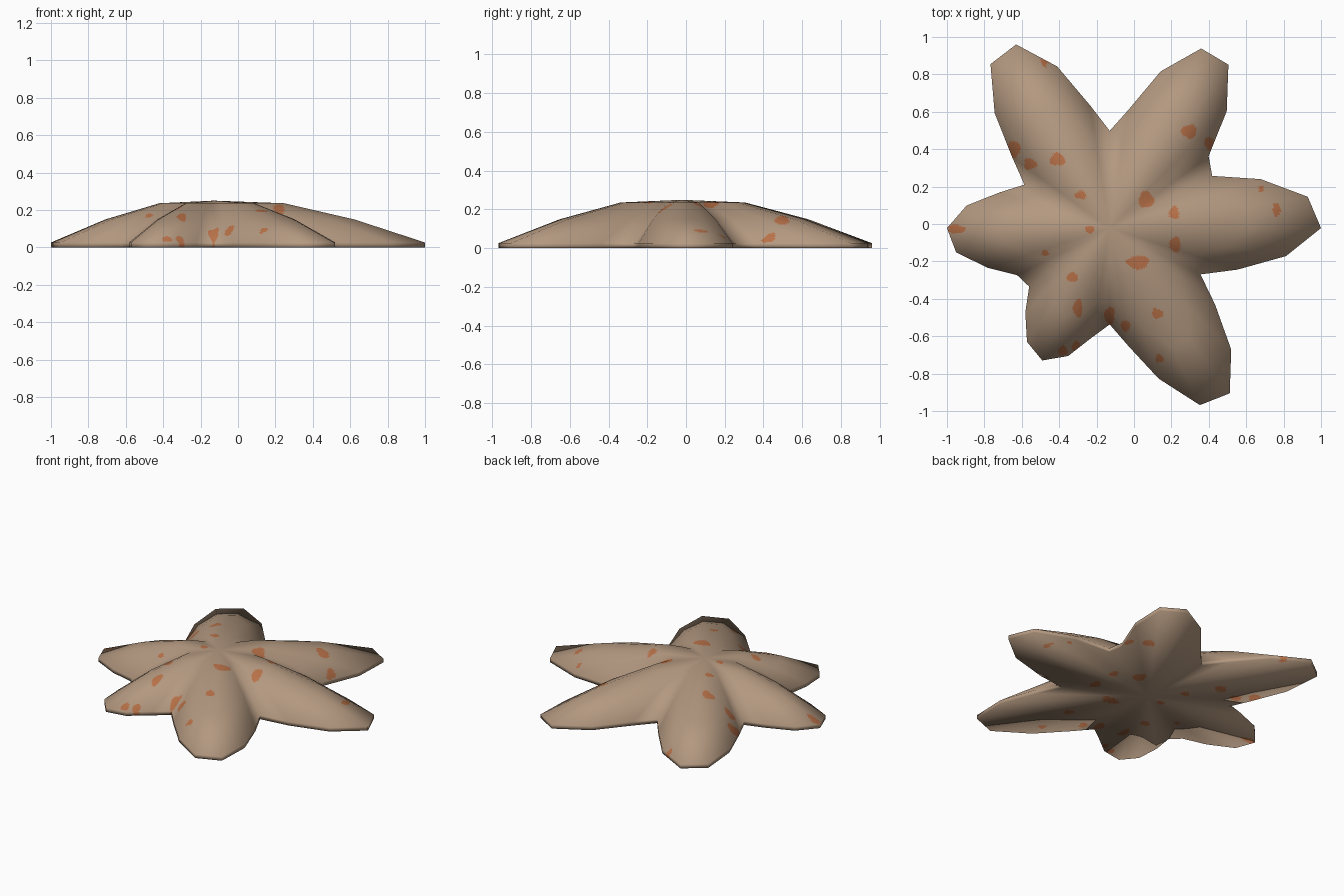
import bpy, math
from mathutils import Vector

if "Cube" in bpy.data.objects:
    bpy.data.objects.remove(bpy.data.objects["Cube"])

CX, CY = -0.13, -0.022
# outline radius of the six-armed star, one value every 9 degrees from +x
RADII = [1.13, 1.072, .848, .615, .654, .885, 1.08, 1.078, .881, .64,
         .52, .663, .909, 1.102, 1.084, .870, .644, .512, .618, .774,
         .87, .831, .686, .555, .532, .638, .752, .794, .719, .59,
         .515, .638, .846, 1.062, 1.092, .919, .697, .545, .718, .955]
# closed profile: (fraction of radius, height) over the dome, short rim, flat base
PROFILE = [(0, .25), (1 / 3, .236), (2 / 3, .149), (1, .026), (1, 0), (0, .008)]
# spots: x, y, half width, half height
SPOTS = [(-.48, .865, .02, .025), (-.64, .40, .033, .045), (-.555, .32, .035, .03),
         (-.41, .345, .04, .034), (-.285, .155, .03, .022), (.295, .495, .042, .035),
         (.40, .43, .022, .035), (.68, .19, .015, .016), (.76, .075, .02, .04),
         (.065, .13, .04, .045), (.215, .06, .027, .035), (.22, -.11, .03, .042),
         (.02, -.205, .06, .036), (-.235, -.03, .025, .02), (-.95, -.028, .047, .024),
         (-.475, -.155, .02, .016), (-.33, -.285, .03, .025), (-.30, -.45, .025, .048),
         (-.13, -.49, .027, .05), (-.045, -.545, .025, .03), (.125, -.48, .03, .027),
         (.135, -.72, .022, .022), (-.38, -.68, .025, .027), (-.31, -.655, .022, .03)]
SEG, SUB, BANDS = len(RADII), 18, (24, 24, 24, 2, 50)


def material(name, rgb):
    m = bpy.data.materials.new(name)
    m.diffuse_color = (*rgb, 1)
    m.use_nodes = True
    m.node_tree.nodes["Principled BSDF"].inputs["Base Color"].default_value = m.diffuse_color
    return m


def coarse_point(j, k):
    t, z = PROFILE[j]
    a = 2 * math.pi * k / SEG
    r = RADII[k] * t
    return Vector((CX + r * math.cos(a), CY + r * math.sin(a), z))


# low-poly star, used only for its smooth normals
ROWS = len(PROFILE)
pts = [coarse_point(j, k) for j in range(ROWS) for k in range(SEG)]
faces = [(k, SEG + k, SEG + (k + 1) % SEG) for k in range(SEG)]
faces += [(j * SEG + k, (j + 1) * SEG + k, (j + 1) * SEG + (k + 1) % SEG, j * SEG + (k + 1) % SEG)
          for j in range(1, ROWS - 2) for k in range(SEG)]
o = (ROWS - 2) * SEG
faces += [(o + k, o + SEG + k, o + (k + 1) % SEG) for k in range(SEG)]
low = bpy.data.meshes.new("low_star")
low.from_pydata(pts, [], faces)
low.update()
norms = [v.normal.copy() for v in low.vertices]
norms[:SEG] = [Vector((0, 0, 1))] * SEG
norms[-SEG:] = [Vector((0, 0, -1))] * SEG
bpy.data.meshes.remove(low)


def blend(table, j, k, u, v):
    a = table[j * SEG + k].lerp(table[j * SEG + (k + 1) % SEG], u)
    b = table[(j + 1) * SEG + k].lerp(table[(j + 1) * SEG + (k + 1) % SEG], u)
    return a.lerp(b, v)


# the same flat facets split finely so the spots can be cut in
verts, vnorm = [pts[0]], [Vector((0, 0, 1))]
N, rings = SEG * SUB, 0
for j, steps in enumerate(BANDS):
    for s in range(1, steps + 1):
        if j == ROWS - 2 and s == steps:
            break
        rings += 1
        for i in range(N):
            k, u = i // SUB, (i % SUB) / SUB
            verts.append(blend(pts, j, k, u, s / steps))
            vnorm.append(blend(norms, j, k, u, s / steps).normalized())
verts.append(pts[-1])
vnorm.append(Vector((0, 0, -1)))
faces = [(0, 1 + i, 1 + (i + 1) % N) for i in range(N)]
for r in range(rings - 1):
    o = 1 + r * N
    faces += [(o + i, o + N + i, o + N + (i + 1) % N, o + (i + 1) % N) for i in range(N)]
o = 1 + (rings - 1) * N
faces += [(o + i, len(verts) - 1, o + (i + 1) % N) for i in range(N)]

mesh = bpy.data.meshes.new("star_body")
mesh.from_pydata(verts, [], faces)
mesh.materials.append(material("sandy tan", (0.45, 0.315, 0.215)))
mesh.materials.append(material("rust orange", (0.48, 0.165, 0.065)))


def in_spot(x, y):
    for n, (sx, sy, w, h) in enumerate(SPOTS):
        dx, dy = (x - sx) / w, (y - sy) / h
        d = math.hypot(dx, dy)
        if d < 1.2 and d < 1 + .1 * math.sin(3 * math.atan2(dy, dx) + n):
            return True
    return False


# spots by position, on the dome and the base
for p in mesh.polygons:
    p.use_smooth = True
    p.material_index = int(in_spot(p.center.x, p.center.y))
mesh.normals_split_custom_set_from_vertices(vnorm)

body = bpy.data.objects.new("star_body", mesh)
bpy.context.collection.objects.link(body)
